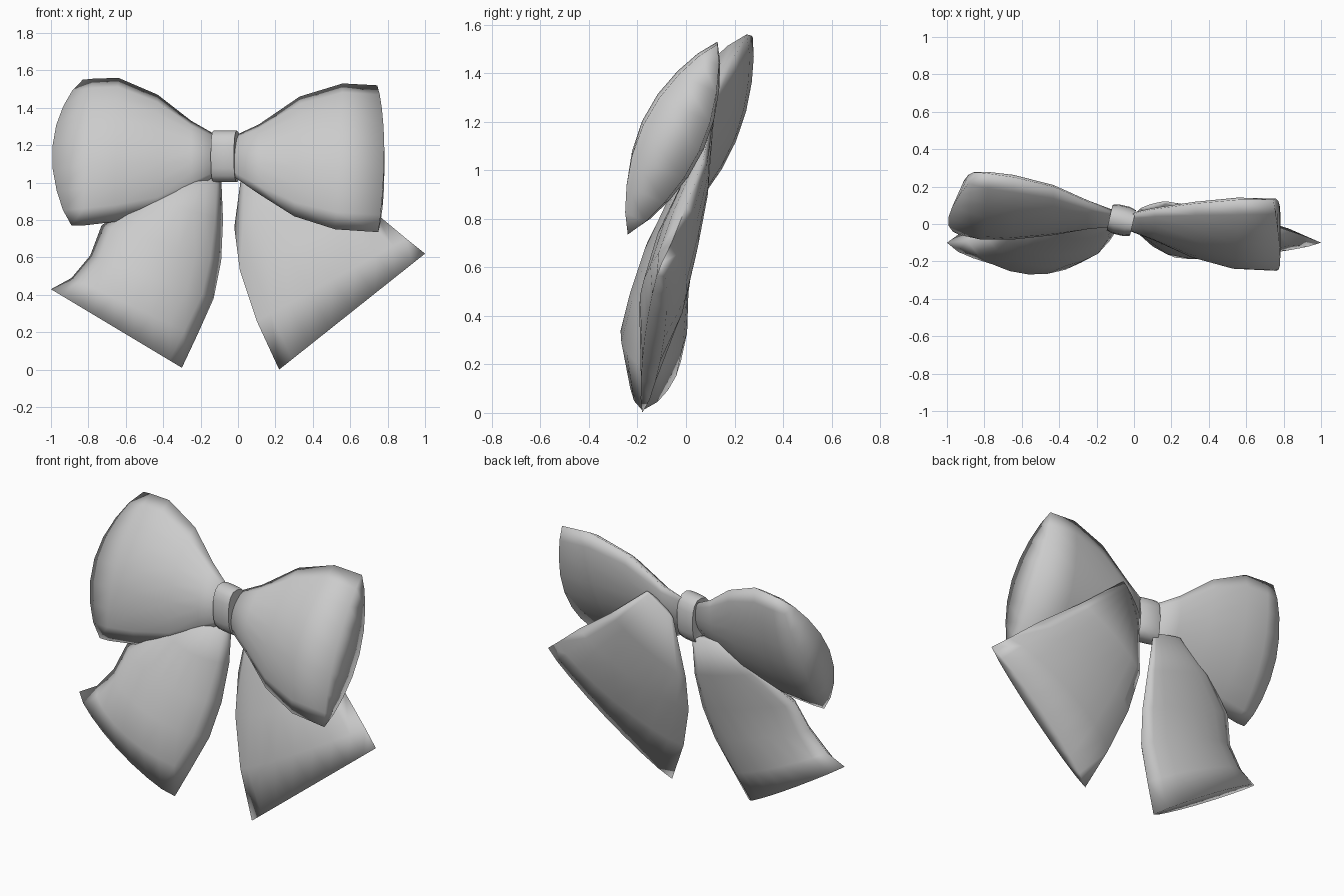
import bpy, bmesh, math
from mathutils import Vector, Matrix

if "Cube" in bpy.data.objects:
    bpy.data.objects.remove(bpy.data.objects["Cube"])

N = 8  # segments across each side of a fold


def finish(bm, name, angle):
    bmesh.ops.recalc_face_normals(bm, faces=bm.faces)
    me = bpy.data.meshes.new(name)
    bm.to_mesh(me)
    bm.free()
    ob = bpy.data.objects.new(name, me)
    bpy.context.collection.objects.link(ob)
    bpy.ops.object.select_all(action='DESELECT')
    ob.select_set(True)
    bpy.context.view_layer.objects.active = ob
    bpy.ops.object.shade_smooth_by_angle(angle=math.radians(angle))
    return ob


def puffed_fabric(name, sections, power, end_x=(0, 0)):
    """Loft lens-shaped sections: (edge P, edge Q, front bulge, back bulge)."""
    bm = bmesh.new()
    rings = []
    for k, (p, q, front, back) in enumerate(sections):
        p, q = Vector(p), Vector(q)
        d = (q - p).normalized()
        n = Vector((0, -1, 0))
        n = (n - d * n.dot(d)).normalized()
        last = k == len(sections) - 1
        ring = []
        for j in range(2 * N):
            is_front = j <= N
            u = j / N if is_front else 2 - j / N
            t = .6 * u + .4 * (1 - math.cos(math.pi * u)) / 2  # denser near edges
            s = max(0, math.sin(math.pi * t)) ** power
            co = p.lerp(q, t) + n * s * (front if is_front else -back)
            if last:
                co.x += s * end_x[0 if is_front else 1]
            ring.append(bm.verts.new(co))
        rings.append(ring)
    for a, b in zip(rings, rings[1:]):
        for j in range(2 * N):
            k = (j + 1) % (2 * N)
            bm.faces.new((a[j], a[k], b[k], b[j]))
    # ladder caps across both ends
    for r in (rings[0], rings[-1]):
        bm.faces.new((r[0], r[1], r[-1]))
        for j in range(1, N - 1):
            bm.faces.new((r[j], r[j + 1], r[2 * N - j - 1], r[2 * N - j]))
        bm.faces.new((r[N - 1], r[N], r[N + 1]))
    return finish(bm, name, 120)


# Loops: top edge, bottom edge, bulges
puffed_fabric("left_loop", [
    ((-.11, .06, 1.25), (-.11, .00, 1.04), .04, .04),
    ((-.25, .12, 1.33), (-.25, .00, .96), .08, .05),
    ((-.43, .20, 1.47), (-.43, -.03, .85), .12, .08),
    ((-.64, .25, 1.56), (-.66, -.05, .79), .15, .11),
    ((-.78, .27, 1.555), (-.83, -.06, .77), .145, .11),
    ((-.83, .275, 1.55), (-.89, -.06, .77), .08, .09)], .75, (-.135, -.06))

puffed_fabric("right_loop", [
    ((-.02, .05, 1.25), (-.02, -.03, 1.03), .04, .04),
    ((.11, .08, 1.31), (.11, -.07, .94), .08, .06),
    ((.33, .11, 1.46), (.30, -.16, .82), .12, .10),
    ((.56, .13, 1.53), (.52, -.22, .75), .15, .13),
    ((.745, .13, 1.52), (.75, -.24, .735), .135, .12)], .8, (.035, .035))

# Tails: outer edge, inner edge, bulges
puffed_fabric("left_tail", [
    ((-.28, .09, 1.07), (-.09, .07, 1.04), .07, .01),
    ((-.53, .05, .93), (-.08, .03, .80), .12, .03),
    ((-.73, -.02, .77), (-.09, -.03, .58), .145, .06),
    ((-.79, -.07, .61), (-.13, -.09, .38), .15, .09),
    ((-.89, -.09, .49), (-.22, -.14, .18), .155, .12),
    ((-1.0, -.10, .43), (-.30, -.18, .01), .09, .12)], .6)

puffed_fabric("right_tail", [
    ((.18, .12, 1.27), (.03, .08, 1.13), .02, .01),
    ((.46, .07, 1.04), (-.02, .03, .76), .08, .04),
    ((.72, .00, .85), (.01, -.04, .53), .11, .07),
    ((.90, -.06, .70), (.10, -.12, .26), .10, .09),
    ((1.0, -.10, .62), (.22, -.18, .00), .03, .05)], .6)

# Knot band: oval tube round the pinch, turned to follow the bow
bm = bmesh.new()
rings = []
for x, ry, rz in ((-.06, .05, .10), (-.064, .07, .138), (-.03, .08, .138),
                  (.03, .08, .138), (.064, .07, .138), (.06, .05, .10)):
    ring = []
    for j in range(16):
        a = math.tau * j / 16
        c, s = math.cos(a), math.sin(a)
        ring.append(bm.verts.new((x, ry * math.copysign(abs(c) ** .8, c),
                                  rz * math.copysign(abs(s) ** .8, s))))
    rings.append(ring)
for a, b in zip(rings, rings[1:]):
    for j in range(16):
        k = (j + 1) % 16
        bm.faces.new((a[j], a[k], b[k], b[j]))
bm.faces.new(rings[0])
bm.faces.new(rings[-1])
bm.transform(Matrix.Translation((-.068, .02, 1.14)) @ Matrix.Rotation(math.radians(-13), 4, 'Z'))
finish(bm, "knot_band", 50)
